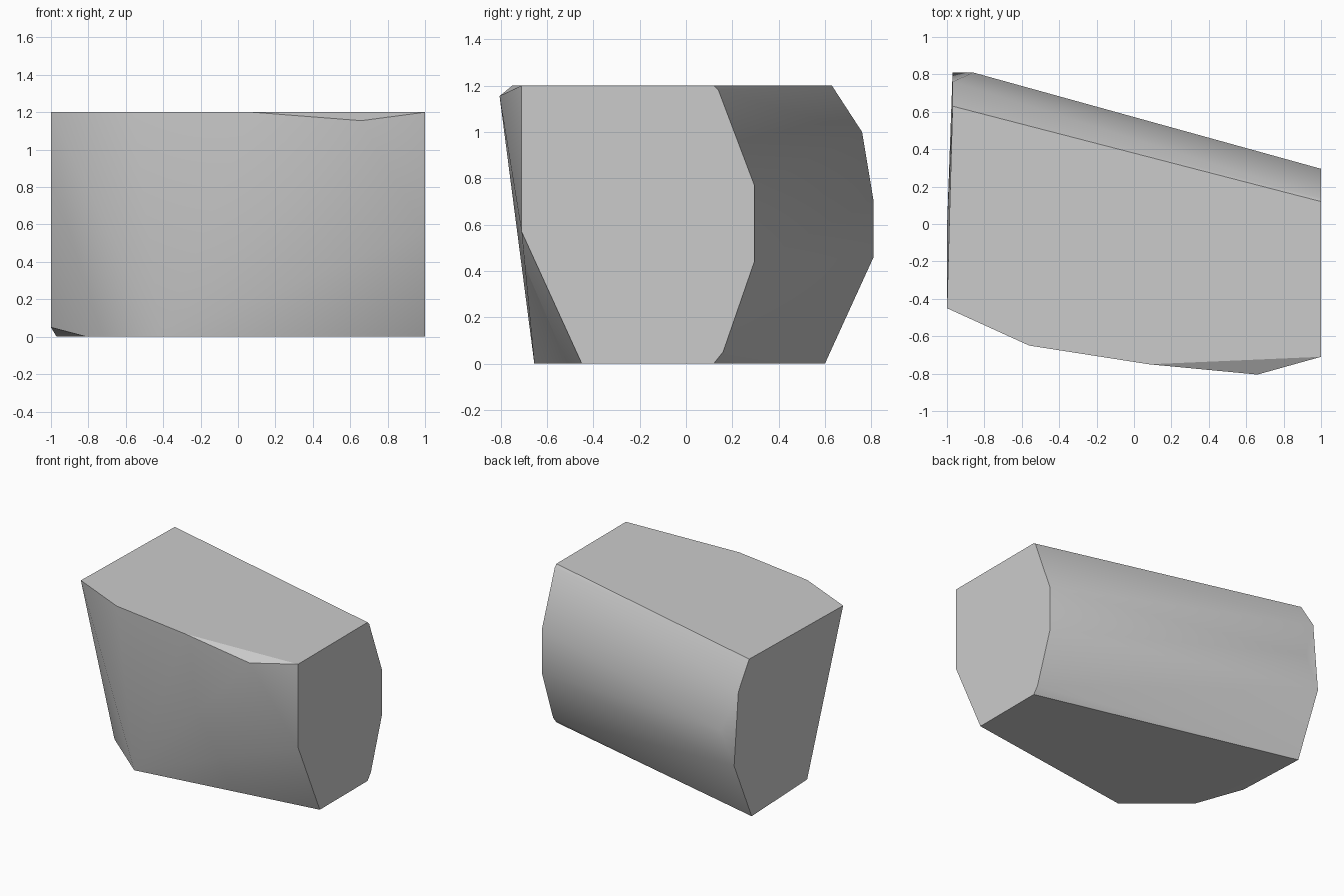
import bpy
import bmesh
import math

# Remove the default cube
default_cube = bpy.data.objects.get("Cube")
if default_cube:
    bpy.data.objects.remove(default_cube, do_unlink=True)

HEIGHT = 1.2


def make_material(name, colour):
    """One flat colour, set for the viewport and for renders."""
    material = bpy.data.materials.new(name)
    material.use_nodes = True
    material.diffuse_color = colour
    shader = material.node_tree.nodes["Principled BSDF"]
    shader.inputs["Base Color"].default_value = colour
    return material


def at_x(x, profile):
    """Place a (y, z) profile on an upright plane."""
    return [(x, y, z) for y, z in profile]


def at_z(z, outline):
    """Place an (x, y) outline on a level plane."""
    return [(x, y, z) for x, y in outline]


def make_hull(name, points, material):
    """Wrap points in a convex shell with clean flat facets."""
    bm = bmesh.new()
    for point in points:
        bm.verts.new(point)
    hull = bmesh.ops.convex_hull(bm, input=bm.verts[:])
    spare = {item for item in hull["geom_interior"] + hull["geom_unused"]
             if isinstance(item, bmesh.types.BMVert)}
    bmesh.ops.delete(bm, geom=list(spare), context="VERTS")
    bmesh.ops.dissolve_limit(bm, angle_limit=math.radians(1),
                             verts=bm.verts[:], edges=bm.edges[:])
    bmesh.ops.recalc_face_normals(bm, faces=bm.faces[:])
    mesh = bpy.data.meshes.new(name)
    bm.to_mesh(mesh)
    bm.free()
    mesh.materials.append(material)
    obj = bpy.data.objects.new(name, mesh)
    bpy.context.collection.objects.link(obj)
    return obj


# Flat end on +x, with a rounded back
near_end = at_x(1, [(-.71, HEIGHT), (.12, HEIGHT), (.14, 1.18), (.295, .77),
                    (.295, .44), (.16, .05), (.12, 0), (-.45, 0), (-.71, .57)])

# Back edge of the end on -x
far_end = at_x(-.97, [(.63, HEIGHT), (.76, 1), (.81, .46), (.6, 0)])

# Front edges of the level top and bottom
top_front = at_z(HEIGHT, [(-1, -.45), (-.56, -.65), (.08, -.75)])
bottom_front = at_z(0, [(-.41, -.655), (-.81, -.32)])

# Chipped corners: back bulge, front lip and low corner
chips = [(-.86, .81, .7), (.66, -.805, 1.155), (-1, -.02, .05)]

stone_grey = make_material("stone grey", (.6, .6, .6, 1))
rock = make_hull("rock_block",
                 near_end + far_end + top_front + bottom_front + chips,
                 stone_grey)

# Soft facets with crisp main edges
bpy.ops.object.select_all(action="DESELECT")
rock.select_set(True)
bpy.context.view_layer.objects.active = rock
bpy.ops.object.shade_smooth_by_angle(angle=math.radians(29))
